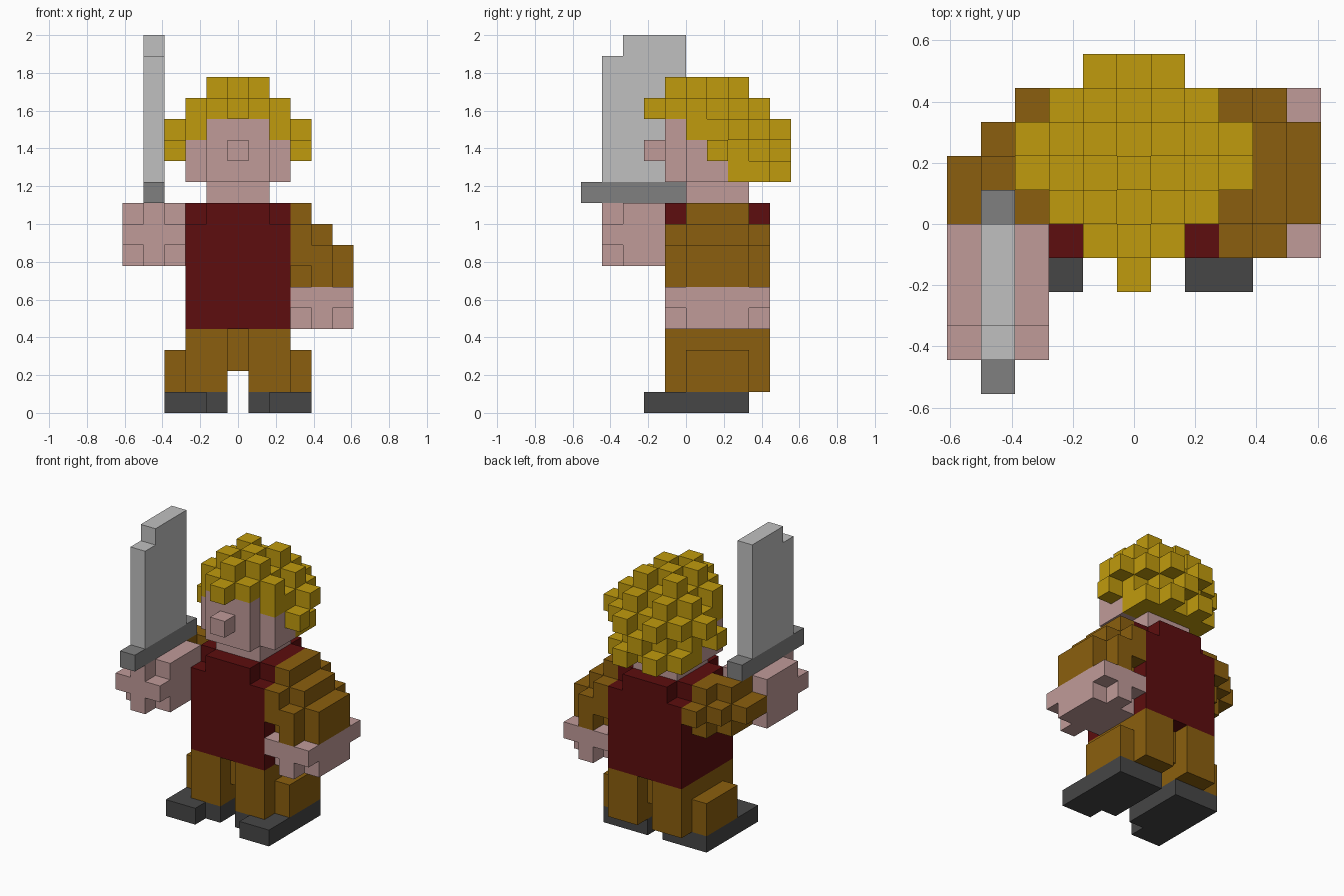
import bpy, bmesh
from mathutils import Vector

if "Cube" in bpy.data.objects:
    bpy.data.objects.remove(bpy.data.objects["Cube"], do_unlink=True)

U = 1 / 9                                # edge of one block
ORIGIN = Vector((-5.5, -5.0, 0.0))       # grid corner, in blocks


def material(name, rgb):
    lin = [((c / 255 + 0.055) / 1.055) ** 2.4 if c > 10 else c / 255 / 12.92 for c in rgb]
    m = bpy.data.materials.new(name)
    m.use_nodes = True
    m.diffuse_color = (*lin, 1)
    bsdf = next(n for n in m.node_tree.nodes if n.type == 'BSDF_PRINCIPLED')
    bsdf.inputs["Base Color"].default_value = (*lin, 1)
    return m


SKIN = material("skin", (192, 155, 153))
HAIR = material("golden hair", (192, 155, 13))
RED = material("dark red cloth", (93, 13, 14))
BROWN = material("brown cloth", (139, 95, 14))
DARK = material("charcoal leather", (70, 70, 70))
STEEL = material("light steel", (192, 192, 192))
IRON = material("grey iron", (128, 128, 128))


def box(x, y, z):
    """Set of grid cells filling half-open ranges."""
    return {(i, j, k) for i in range(*x) for j in range(*y) for k in range(*z)}


def mirror(cells):
    return {(10 - i, j, k) for i, j, k in cells}


def build(name, cells, mat):
    """Skin a set of cells with their outer faces only."""
    bm = bmesh.new()
    verts = {}

    def vert(p):
        if p not in verts:
            verts[p] = bm.verts.new((Vector(p) + ORIGIN) * U)
        return verts[p]

    for c in sorted(cells):
        for axis in range(3):
            for side in (0, 1):
                n = list(c)
                n[axis] += 2 * side - 1
                if tuple(n) in cells:
                    continue
                a, b = (axis + 1) % 3, (axis + 2) % 3
                ring = []
                for da, db in ((0, 0), (1, 0), (1, 1), (0, 1)):
                    p = list(c)
                    p[axis] += side
                    p[a] += da
                    p[b] += db
                    ring.append(vert(tuple(p)))
                bm.faces.new(ring if side else ring[::-1])
    me = bpy.data.meshes.new(name)
    bm.to_mesh(me)
    bm.free()
    me.materials.append(mat)
    bpy.context.collection.objects.link(bpy.data.objects.new(name, me))


# Shoes with a toe cap, and trousers with a bulge on the outer side
shoe = box((7, 9), (3, 8), (0, 1)) | box((6, 7), (4, 8), (0, 1))
build("left_shoe", shoe, DARK)
build("right_shoe", mirror(shoe), DARK)
leg = box((6, 8), (4, 9), (1, 4)) | box((8, 9), (5, 8), (1, 3))
build("trousers", leg | mirror(leg) | box((5, 6), (5, 8), (2, 4)), BROWN)

# Tunic with clipped shoulder corners
corners = {(i, j, 9) for i in (3, 7) for j in (4, 8)}
build("tunic", box((3, 8), (4, 9), (4, 10)) - corners, RED)

# Left arm hangs down: rounded sleeve over a hand
sleeve = set()
for i, top in ((8, 10), (9, 9), (10, 8)):
    sleeve |= box((i, i + 1), (5, 8), (6, top))
for j in (4, 8):
    sleeve |= box((8, 9), (j, j + 1), (7, 9)) | box((9, 10), (j, j + 1), (6, 8))
build("left_sleeve", sleeve, BROWN)
hand = box((8, 11), (5, 8), (4, 6)) | box((8, 11), (4, 9), (5, 6)) | box((9, 10), (4, 9), (4, 5))
build("left_hand", hand, SKIN)

# Right arm reaches forward: same stepped sleeve, turned to the front
sleeve = set()
for i, back in ((2, 9), (1, 8), (0, 7)):
    sleeve |= box((i, i + 1), (5, back), (8, 9))
for k in (7, 9):
    sleeve |= box((2, 3), (6, 8), (k, k + 1)) | box((1, 2), (5, 7), (k, k + 1))
build("right_sleeve", sleeve, BROWN)
hand = box((0, 3), (2, 5), (7, 10)) | box((0, 3), (1, 2), (8, 9)) | box((1, 2), (1, 2), (7, 10))
build("right_hand", hand, SKIN)

# Sword with a clipped tip
build("sword_guard", box((1, 2), (0, 6), (10, 11)), IRON)
build("sword_blade", box((1, 2), (1, 5), (11, 17)) | box((1, 2), (2, 5), (17, 18)), STEEL)

# Rounded head split along a diagonal hairline
ball = {c for c in box((3, 8), (4, 9), (10, 15))
        if sum(abs(a - b) == 2 for a, b in zip(c, (5, 6, 12))) < 2}
face = {(i, j, k) for i, j, k in ball if k < 14 and j < 18 - k and (k > 10 or j < 8)}
build("head", face, SKIN)
build("nose", {(5, 3, 12)}, SKIN)

# Curls: alternate blocks stand out over the hair
hair = (ball - face) | box((4, 7), (4, 5), (14, 15))
outer = (box((4, 7), (4, 8), (15, 16)) | box((3, 8), (5, 9), (14, 15))
         | box((5, 6), (3, 4), (14, 15)) | box((4, 7), (9, 10), (11, 14))
         | box((2, 3), (6, 8), (12, 14)) | box((8, 9), (6, 8), (12, 14))
         | box((3, 8), (8, 9), (11, 14)))
hair |= {c for c in outer if sum(c) % 2 == 0}
build("curly_hair", hair, HAIR)
